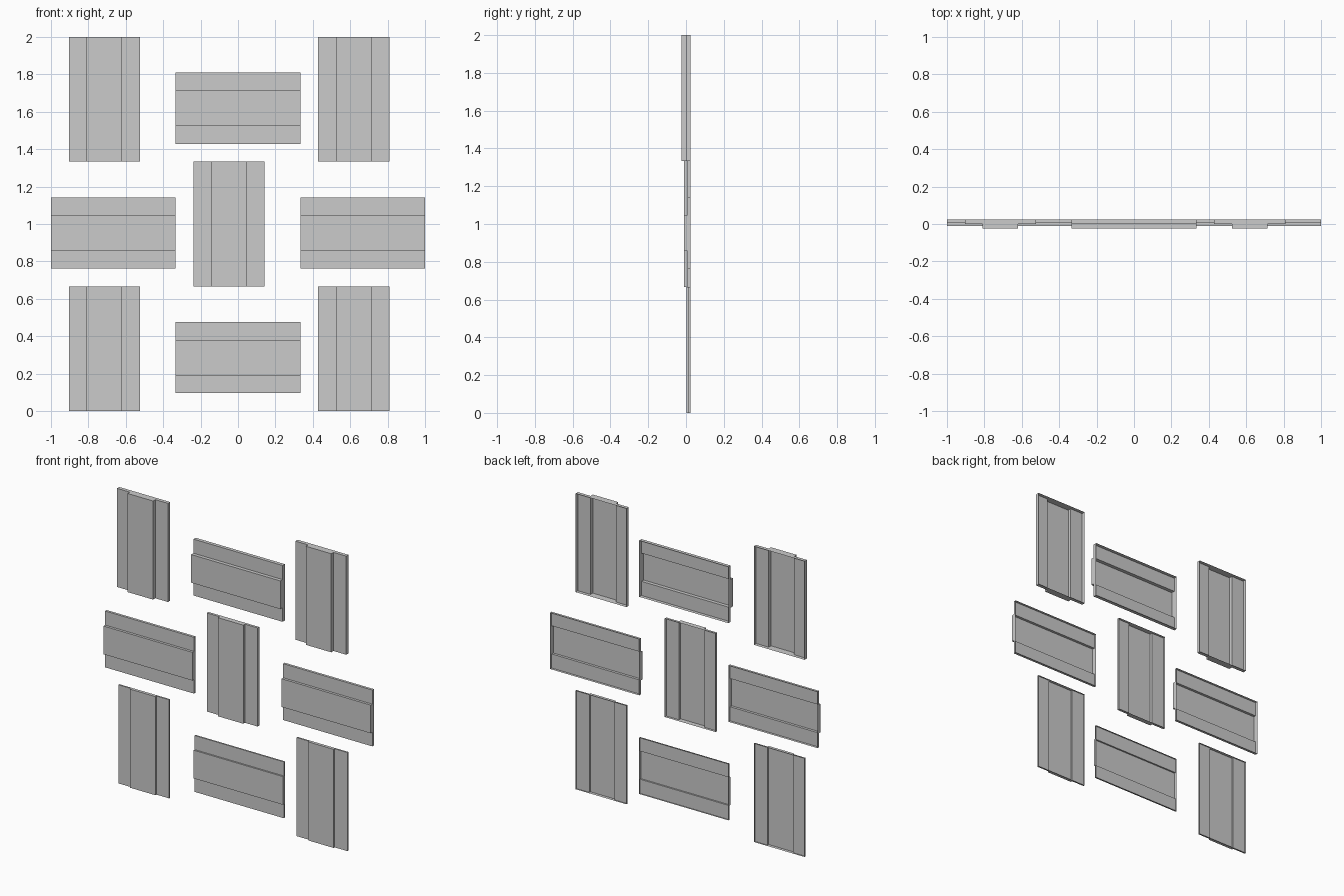
import bpy, bmesh

if "Cube" in bpy.data.objects:
    bpy.data.objects.remove(bpy.data.objects["Cube"])

U = 2 / 21            # each of the 3x3 cells is seven units wide
BACK = 0.024          # common rear plane
DEPTHS = [0.0213, 0.0345, 0.048]   # panel depth for bottom, middle, top row


def slat_panel(name, x0, z0, depth, vertical):
    """Hat-shaped panel with closed ends and an open back."""
    mid, front = BACK - depth / 2, BACK - depth
    profile = [(1, BACK), (1, mid), (2, mid), (2, front),
               (4, front), (4, mid), (5, mid), (5, BACK)]
    bm = bmesh.new()
    ends = []
    for t in (0, 7):
        ring = []
        for s, y in profile:
            a, b = (s, t) if vertical else (t, s)
            ring.append(bm.verts.new((x0 + a * U, y, z0 + b * U)))
        ends.append(ring)
        bm.faces.new(ring)
    n = len(profile)
    for i in range(n):
        j = (i + 1) % n
        face = bm.faces.new((ends[0][i], ends[0][j], ends[1][j], ends[1][i]))
    # the last face is the back: use it to orient normals, then open it
    bmesh.ops.recalc_face_normals(bm, faces=bm.faces[:])
    bmesh.ops.delete(bm, geom=[face], context='FACES_ONLY')
    mesh = bpy.data.meshes.new(name)
    bm.to_mesh(mesh)
    bm.free()
    bpy.context.collection.objects.link(bpy.data.objects.new(name, mesh))


# basket-weave layout: vertical and horizontal panels alternate
for row, row_name in enumerate(("bottom", "middle", "top")):
    for col, col_name in enumerate(("left", "centre", "right")):
        slat_panel(f"panel_{row_name}_{col_name}", -1 + col * 7 * U,
                   row * 7 * U, DEPTHS[row], (row + col) % 2 == 0)
